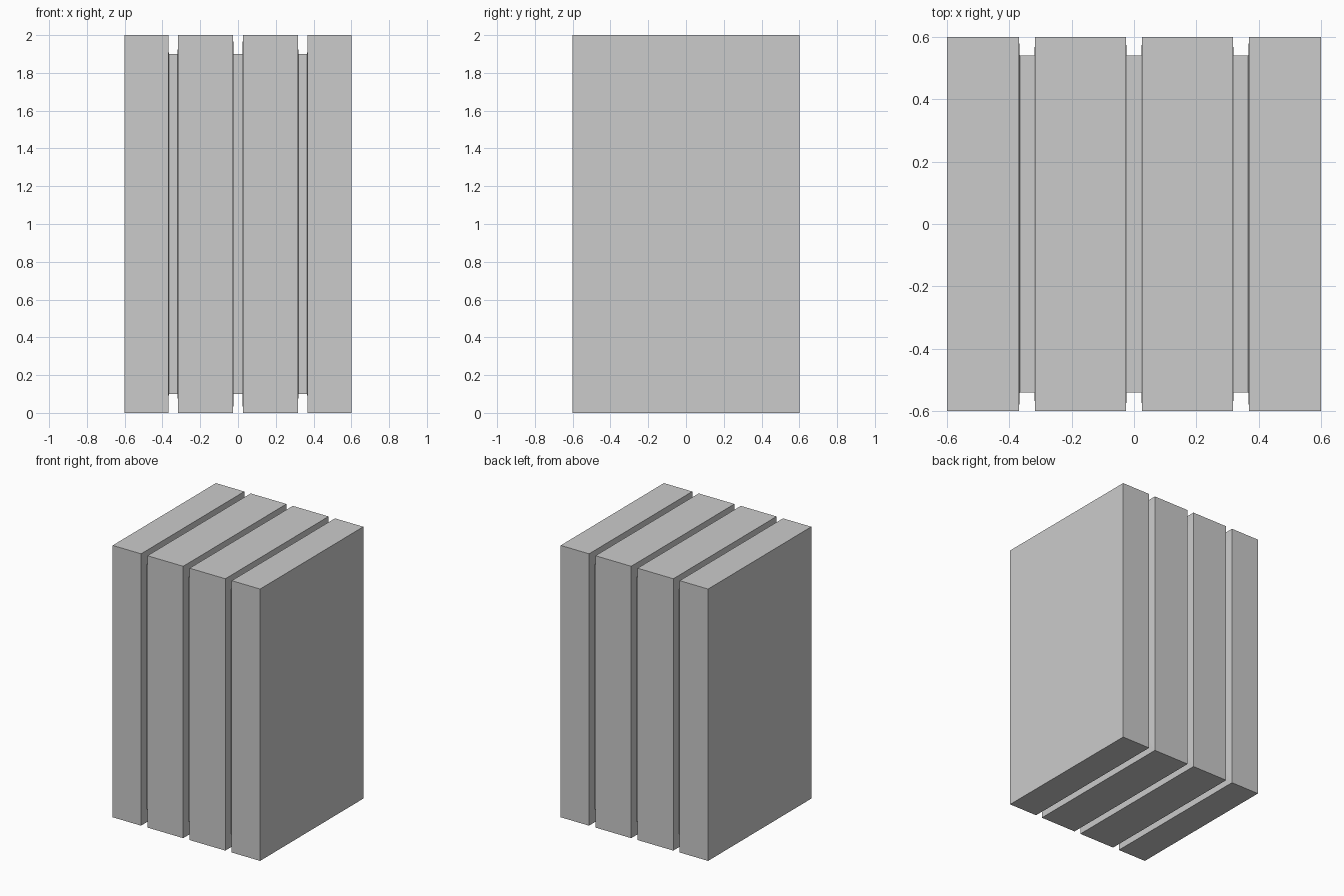
import bpy, bmesh

if "Cube" in bpy.data.objects:
    bpy.data.objects.remove(bpy.data.objects["Cube"])

HALF, HEIGHT = 0.6, 2.0          # square footprint, total height
GAP, INSET = 0.052, 0.9          # groove width, groove floor scale

# Profile along x: (position, cross-section scale), grooves with slightly slanted walls
profile = [(-HALF, 1.0)]
for c in (-0.343, 0.0, 0.343):
    g, f = GAP / 2, GAP / 2 * INSET
    profile += [(c - g, 1.0), (c - f, INSET), (c + f, INSET), (c + g, 1.0)]
profile.append((HALF, 1.0))

# Rectangular rings bridged along x, closed with end caps
bm = bmesh.new()
rings = []
for x, s in profile:
    rings.append([bm.verts.new((x, a * HALF * s, HEIGHT / 2 * (1 + b * s)))
                  for a, b in ((-1, -1), (1, -1), (1, 1), (-1, 1))])
for r0, r1 in zip(rings, rings[1:]):
    for i in range(4):
        j = (i + 1) % 4
        bm.faces.new((r0[i], r0[j], r1[j], r1[i]))
bm.faces.new(rings[0])
bm.faces.new(rings[-1])
bmesh.ops.recalc_face_normals(bm, faces=bm.faces)

mesh = bpy.data.meshes.new("grooved_block")
bm.to_mesh(mesh)
bm.free()
bpy.context.collection.objects.link(bpy.data.objects.new("grooved_block", mesh))
